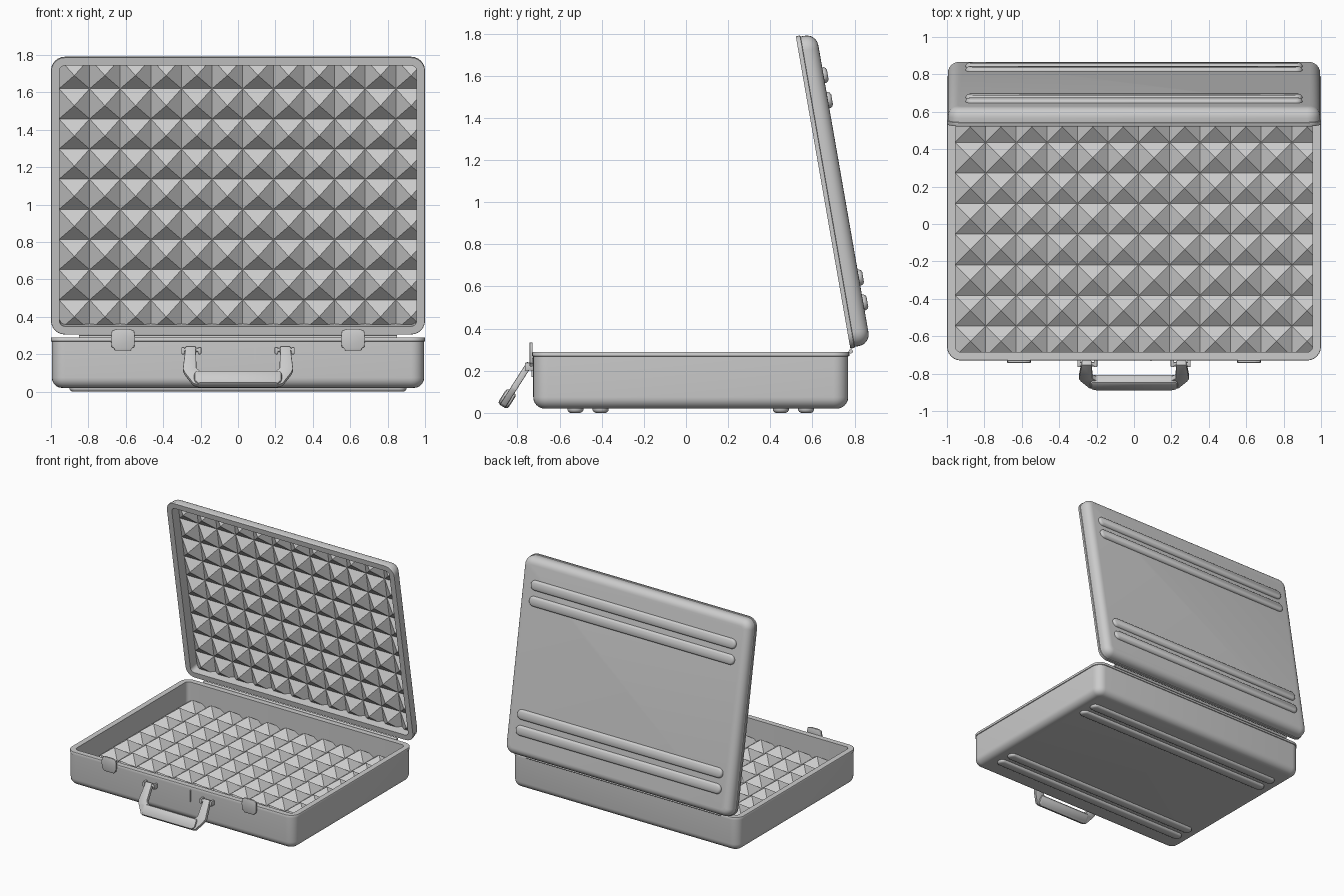
import bpy, bmesh, math
from mathutils import Matrix, Vector

cube = bpy.data.objects.get("Cube")
if cube:
    bpy.data.objects.remove(cube, do_unlink=True)

grey = bpy.data.materials.new("plain_grey")
grey.use_nodes = True
grey.diffuse_color = (0.6, 0.6, 0.6, 1)
grey.node_tree.nodes["Principled BSDF"].inputs["Base Color"].default_value = (0.6, 0.6, 0.6, 1)

HX, HY = 1.0, 0.7525          # half width and half depth of each shell
WALL, CELL = 0.045, 0.1637    # shell wall and foam pyramid size


def finish(bm, name, matrix=Matrix(), smooth=True, closed=True):
    """Turn a bmesh into a named object."""
    bm.transform(matrix)
    if closed:
        bmesh.ops.recalc_face_normals(bm, faces=bm.faces)
    elif matrix.determinant() < 0:
        bmesh.ops.reverse_faces(bm, faces=bm.faces)
    mesh = bpy.data.meshes.new(name)
    bm.to_mesh(mesh)
    bm.free()
    mesh.materials.append(grey)
    obj = bpy.data.objects.new(name, mesh)
    bpy.context.collection.objects.link(obj)
    if smooth:
        bpy.ops.object.select_all(action='DESELECT')
        obj.select_set(True)
        bpy.context.view_layer.objects.active = obj
        bpy.ops.object.shade_smooth_by_angle(angle=math.radians(35))
    return obj


def rounded_ring(bm, hx, hy, r, z, steps=6):
    """Rounded rectangle of vertices at height z."""
    ring = []
    for quarter, (sx, sy) in enumerate([(1, 1), (-1, 1), (-1, -1), (1, -1)]):
        for i in range(steps + 1):
            a = (quarter + i / steps) * math.pi / 2
            ring.append(bm.verts.new((sx * (hx - r) + r * math.cos(a),
                                      sy * (hy - r) + r * math.sin(a), z)))
    return ring


def loft(bm, rings):
    """Skin consecutive rings and cap both ends."""
    for a, b in zip(rings, rings[1:]):
        for i in range(len(a)):
            j = (i + 1) % len(a)
            bm.faces.new((a[i], a[j], b[j], b[i]))
    bm.faces.new(rings[0])
    bm.faces.new(rings[-1])


def shell(name, depth, floor, matrix):
    """Open tray with rim at local z = 0 and a rounded outer edge."""
    profile = [(WALL, -floor), (WALL, 0), (0.002, 0), (0, -0.003), (0, -0.02), (0.005, -0.022)]
    fillet = 0.055
    for i in range(7):
        a = i / 6 * math.pi / 2
        profile.append((0.005 + fillet * (1 - math.cos(a)),
                        -depth + fillet * (1 - math.sin(a))))
    bm = bmesh.new()
    loft(bm, [rounded_ring(bm, HX - d, HY - d, max(0.075 - d, 0.03), z) for d, z in profile])
    finish(bm, name, matrix)


def foam(name, valley, peak, matrix):
    """Sheet of square pyramids trimmed to the inside of a shell."""
    bm = bmesh.new()
    for i in range(12):
        for j in range(9):
            x, y = -0.957 + i * CELL, -0.7315 + j * CELL
            base = [bm.verts.new((x + a * CELL, y + b * CELL, valley))
                    for a, b in ((0, 0), (1, 0), (1, 1), (0, 1))]
            tip = bm.verts.new((x + CELL / 2, y + CELL / 2, peak))
            for k in range(4):
                bm.faces.new((base[k], base[(k + 1) % 4], tip))
    bmesh.ops.remove_doubles(bm, verts=bm.verts, dist=0.0001)
    for n, limit in (((1, 0, 0), HX), ((-1, 0, 0), HX), ((0, 1, 0), HY), ((0, -1, 0), HY)):
        bmesh.ops.bisect_plane(bm, geom=bm.verts[:] + bm.edges[:] + bm.faces[:],
                               plane_co=Vector(n) * (limit - WALL + 0.001),
                               plane_no=n, clear_outer=True)
    finish(bm, name, matrix, smooth=False, closed=False)


def ribs(name, depth, matrix):
    """Two pairs of long rounded ribs on the outside of a shell."""
    for k, y in enumerate((-0.5475, -0.4275, 0.4275, 0.5475)):
        bm = bmesh.new()
        rings = [rounded_ring(bm, 0.9 - d, 0.038 - d, 0.037 - d, -depth - h)
                 for d, h in ((0, -0.004), (0, 0.007), (0.005, 0.015), (0.014, 0.02))]
        loft(bm, rings)
        finish(bm, f"{name}_{k + 1}", matrix @ Matrix.Translation((0, y, 0)))


def prism(name, points, low, high, matrix, bevel=0.0):
    """Extrude a flat outline between two local heights."""
    bm = bmesh.new()
    loft(bm, [[bm.verts.new((x, y, z)) for x, y in points] for z in (low, high)])
    if bevel:
        bmesh.ops.recalc_face_normals(bm, faces=bm.faces)
        sharp = [e for e in bm.edges if e.calc_face_angle(0) > 0.3]
        bmesh.ops.bevel(bm, geom=sharp, offset=bevel, segments=2, affect='EDGES', profile=0.5)
    return finish(bm, name, matrix)


def mirrored(half):
    """Complete an outline listed on its +x side."""
    return half + [(-x, y) for x, y in reversed(half)]


def frame(x_axis, y_axis, z_axis, origin):
    m = Matrix((x_axis, y_axis, z_axis)).transposed().to_4x4()
    m.translation = origin
    return m


def rod(name, x, y, z, radius, length):
    bm = bmesh.new()
    bmesh.ops.create_cone(bm, cap_ends=True, segments=16, radius1=radius,
                          radius2=radius, depth=length)
    finish(bm, name, Matrix.Translation((x, y, z)) @ Matrix.Rotation(math.pi / 2, 4, 'Y'))


# Lower case and open lid
base_frame = Matrix.Translation((0, 0.0225, 0.29))
tilt = math.radians(9.9)
down = Vector((0, math.sin(tilt), -math.cos(tilt)))
inward = Vector((0, -math.cos(tilt), -math.sin(tilt)))
lid_frame = frame((1, 0, 0), down, inward, Vector((0, 0.78, 0.305)) - down * HY)

for part, depth, valley, peak, m in (("base", 0.27, 0.17, 0.11, base_frame),
                                     ("lid", 0.098, 0.083, 0.023, lid_frame)):
    shell(part + "_shell", depth, valley + 0.004, m)
    foam(part + "_foam", -valley, -peak, m)
    ribs(part + "_rib", depth, m)

# Long hinge along the back edge
rod("hinge", 0, 0.782, 0.292, 0.01, 1.7)

# Latches, drawn facing the front
front = frame((1, 0, 0), (0, 0, 1), (0, -1, 0), (0, -0.725, 0))
latch = mirrored([(0.042, 0.22), (0.048, 0.232), (0.06, 0.238), (0.065, 0.285),
                  (0.06, 0.325), (0.035, 0.335)])
for side, x in (("left", 0.615), ("right", -0.615)):
    prism("latch_" + side, latch, 0.003, 0.017, Matrix.Translation((x, 0, 0)) @ front, 0.003)

# Thin lock slot plate
prism("lock_slot", mirrored([(0.003, 0.17), (0.003, 0.26)]), 0, 0.008,
      Matrix.Translation((0.09, 0, 0)) @ front)

# Handle mounts with pivots
ear = mirrored([(0.009, 0.2), (0.009, 0.238)])
for side, s in (("left", 1), ("right", -1)):
    rod("handle_pivot_" + side, s * 0.25, -0.75, 0.222, 0.011, 0.1)
    for place, x in (("inner", 0.205), ("outer", 0.294)):
        prism(f"handle_mount_{place}_{side}", ear, 0, 0.04,
              Matrix.Translation((s * x, 0, 0)) @ front, 0.004)

# Swung-out carrying handle
swing = math.radians(32.5)
along = Vector((0, -math.sin(swing), -math.cos(swing)))
out = Vector((0, -math.cos(swing), math.sin(swing)))
handle_frame = frame((1, 0, 0), along, out, (0, -0.748, 0.225))
outer = [(0.28, -0.012), (0.295, 0.13), (0.285, 0.155), (0.24, 0.222), (0.22, 0.23)]
inner = [(0.2, 0.145), (0.222, 0.125), (0.226, -0.012)]
half = list(reversed(inner)) + []
outline = outer + [(-x, y) for x, y in reversed(outer)] + [(-x, y) for x, y in half] + inner
prism("handle_frame", outline, -0.015, 0.015, handle_frame, 0.005)
prism("handle_grip", mirrored([(0.225, 0.145), (0.235, 0.16), (0.235, 0.21), (0.215, 0.23)]),
      -0.028, 0.028, handle_frame, 0.014)
